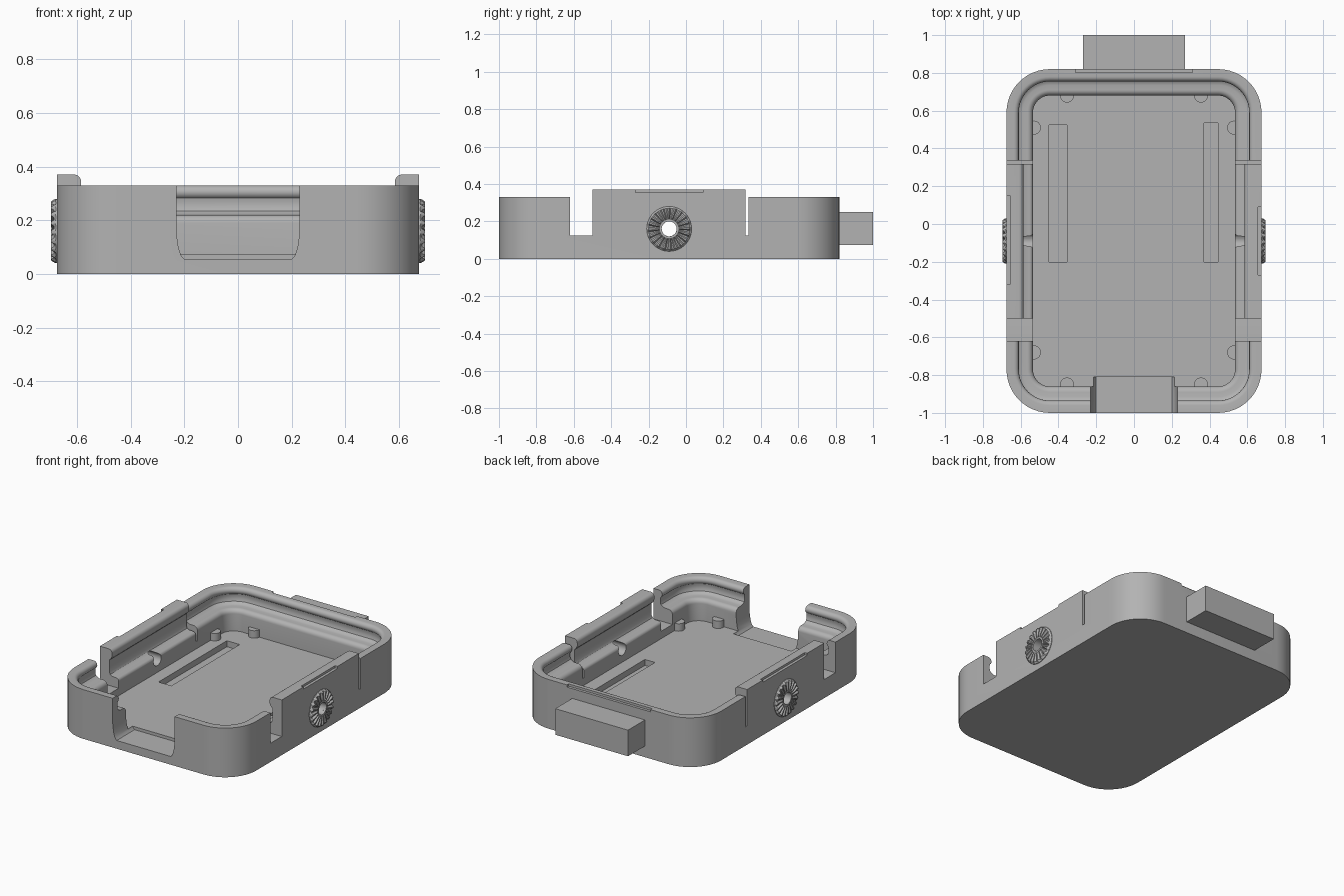
import bpy, bmesh, math
from math import sin, cos, pi, radians

cube = bpy.data.objects.get("Cube")
if cube:
    bpy.data.objects.remove(cube, do_unlink=True)

grey = bpy.data.materials.new("plain grey")
grey.use_nodes = True
GREY = (0.45, 0.45, 0.45, 1)
grey.diffuse_color = GREY
grey.node_tree.nodes["Principled BSDF"].inputs["Base Color"].default_value = GREY

HALF_X, HALF_Y, MID_Y, CORNER = 0.675, 0.91, -0.09, 0.23
FLOOR, HUB_Z = 0.075, 0.16


def finish(name, bm):
    bmesh.ops.recalc_face_normals(bm, faces=bm.faces[:])
    mesh = bpy.data.meshes.new(name)
    bm.to_mesh(mesh)
    bm.free()
    mesh.materials.append(grey)
    obj = bpy.data.objects.new(name, mesh)
    bpy.context.collection.objects.link(obj)
    return obj


def loft(name, loops, close=False):
    """Skin a row of vertex loops; cap the ends or join last to first."""
    bm = bmesh.new()
    rows = [[bm.verts.new(p) for p in loop] for loop in loops]
    n = len(rows[0])
    pairs = list(zip(rows, rows[1:])) + ([(rows[-1], rows[0])] if close else [])
    for a, b in pairs:
        for i in range(n):
            j = (i + 1) % n
            bm.faces.new((a[i], a[j], b[j], b[i]))
    if not close:
        bm.faces.new(rows[0])
        bm.faces.new(rows[-1])
    return finish(name, bm)


def box(name, x0, x1, y0, y1, z0, z1):
    outline = [(x0, y0), (x1, y0), (x1, y1), (x0, y1)]
    return loft(name, [[(x, y, z) for x, y in outline] for z in (z0, z1)])


def arc(cx, cy, r, start, end, n=6):
    steps = [radians(start + (end - start) * i / n) for i in range(n + 1)]
    return [(cx + r * cos(a), cy + r * sin(a)) for a in steps]


def rounded_loop(inset, z):
    r = CORNER - inset
    cx, cy = HALF_X - CORNER, HALF_Y - CORNER
    points = []
    for k, (sx, sy) in enumerate([(1, 1), (-1, 1), (-1, -1), (1, -1)]):
        points += arc(sx * cx, MID_Y + sy * cy, r, 90 * k, 90 * k + 90, 12)
    return [(x, y, z) for x, y in points]


def cut(target, cutters):
    bpy.context.view_layer.objects.active = target
    for cutter in cutters:
        mod = target.modifiers.new("cut", "BOOLEAN")
        mod.operation, mod.solver, mod.object = "DIFFERENCE", "EXACT", cutter
        bpy.ops.object.modifier_apply(modifier=mod.name)


# Tray: bottom, outer wall, rounded lip, groove, rounded ledge and floor
section = [(0, 0), (0, 0.33)]
section += arc(0.04, 0.305, 0.025, 90, -60, 8)
section += [(0.05, 0.27), (0.05, 0.25), (0.055, 0.235), (0.07, 0.224), (0.085, 0.22)]
section += arc(0.11, 0.19, 0.03, 90, 0)
section += [(0.14, FLOOR)]
tray = loft("tray", [rounded_loop(o, z) for o, z in section])

# Shaft hole through both sides
shaft = loft("shaft_cutter", [[(x, MID_Y + a, HUB_Z + b) for a, b in arc(0, 0, 0.04, 0, 348.75, 31)]
                              for x in (-0.8, 0.8)])

# Front opening with rounded lower corners
half = [(0.23, 0.4), (0.23, 0.17)] + arc(0.15, 0.17, 0.08, -15, -45, 4)
half = half[:2] + [(0.228, 0.14), (0.222, 0.1), (0.213, 0.07), (0.2, 0.055)]
outline = half + [(-x, z) for x, z in reversed(half)]
opening = loft("opening_cutter", [[(x, y, z) for x, z in outline] for y in (-1.1, -0.81)])

cutters = [
    opening,
    box("left_gap_cutter", 0.5, 0.8, -0.62, 0.335, 0.125, 0.5),
    box("right_gap_cutter", -0.8, -0.5, -0.62, 0.335, 0.125, 0.5),
    box("left_recess_cutter", 0.37, 0.445, -0.2, 0.535, 0.035, 0.2),
    box("right_recess_cutter", -0.45, -0.355, -0.2, 0.525, 0.035, 0.2),
    box("back_step_cutter", -0.31, 0.31, 0.802, 0.9, 0.315, 0.5),
]
cut(tray, cutters + [shaft])
parts = [tray]

# Side clips with hooked tops, and toothed hubs
clip_section = [(0.675, 0.125), (0.675, 0.37)]
clip_section += arc(0.61, 0.345, 0.025, 90, 180)
clip_section += [(0.585, 0.325), (0.592, 0.308), (0.605, 0.295), (0.605, 0.215),
                 (0.598, 0.2), (0.585, 0.192)]
clip_section += arc(0.555, 0.17, 0.02, 90, 180) + [(0.535, 0.125)]
hub_section = [(0.12, -0.005, -0.005), (0.12, 0.006, 0.003), (0.11, 0.022, 0.01),
               (0.06, 0.022, 0.01), (0.052, 0.016, 0.016), (0.04, 0.016, 0.016),
               (0.04, -0.005, -0.005)]
TEETH = 20
for side, s, y0, y1 in (("left", 1, -0.27, 0.09), ("right", -1, -0.32, 0.15)):
    clip = loft(side + "_clip", [[(s * x, y, z) for x, z in clip_section]
                                 for y in (-0.5, 0.317)])
    edge = sorted((s * 0.657, s * 0.8))
    step = box(side + "_step_cutter", edge[0], edge[1], y0, y1, 0.355, 0.5)
    cutters.append(step)
    cut(clip, [step, shaft])
    rings = []
    for r, high, low in hub_section:
        ring = []
        for i in range(TEETH * 4):
            a = 2 * pi * i / (TEETH * 4)
            h = high if i % 4 < 2 else low
            ring.append((s * (HALF_X + h), MID_Y + r * cos(a), HUB_Z + r * sin(a)))
        rings.append(ring)
    parts += [clip, loft(side + "_toothed_hub", rings, close=True)]

# Back block
parts.append(box("back_block", -0.27, 0.27, 0.815, 1.0, FLOOR, 0.25))

# Small support pegs half set into the inner wall
for sx in (-1, 1):
    for x, y in ((0.355, 0.68), (0.53, 0.51), (0.53, -0.68), (0.355, -0.85)):
        circle = arc(sx * x, y, 0.037, 0, 345, 23)
        parts.append(loft("support_peg", [[(px, py, z) for px, py in circle]
                                          for z in (0.07, 0.125)]))

for helper in cutters + [shaft]:
    bpy.data.objects.remove(helper, do_unlink=True)

# Smooth curves, crisp edges
bpy.ops.object.select_all(action="DESELECT")
for part in parts:
    part.select_set(True)
bpy.context.view_layer.objects.active = tray
bpy.ops.object.shade_smooth_by_angle(angle=radians(30))
